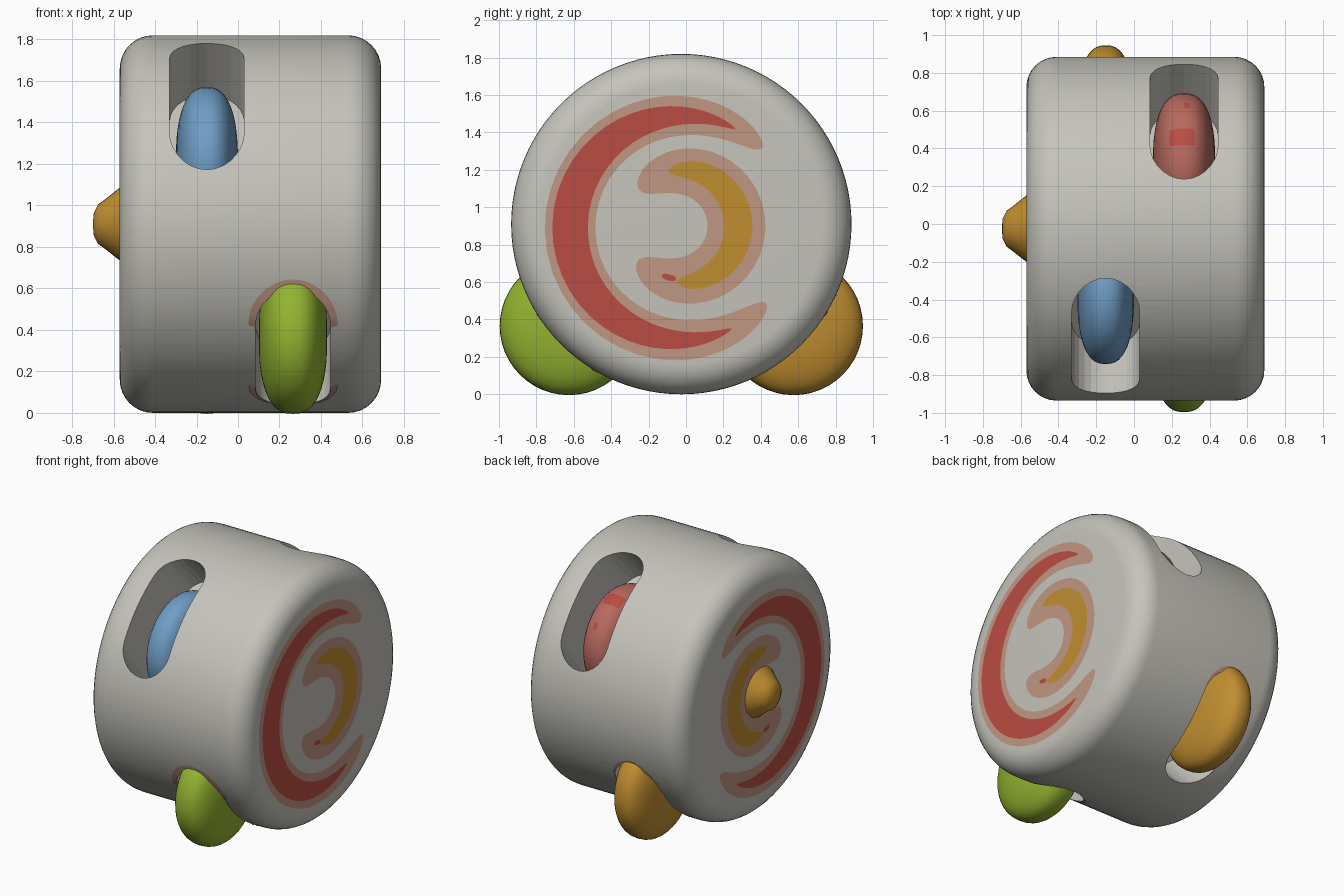
import bpy, bmesh, math
from mathutils import Vector

if "Cube" in bpy.data.objects:
    bpy.data.objects.remove(bpy.data.objects["Cube"], do_unlink=True)


def material(name, r, g, b):
    m = bpy.data.materials.new(name)
    m.use_nodes = True
    m.diffuse_color = (r, g, b, 1)
    bsdf = m.node_tree.nodes["Principled BSDF"]
    bsdf.inputs["Base Color"].default_value = (r, g, b, 1)
    bsdf.inputs["Roughness"].default_value = 0.7
    return m


GREY = material("warm grey", 0.56, 0.55, 0.50)
RED = material("red", 0.49, 0.075, 0.055)
ROSE = material("pale red", 0.48, 0.145, 0.115)
PEACH = material("peach", 0.53, 0.31, 0.23)
GOLD = material("gold", 0.53, 0.27, 0.03)
GREEN = material("green", 0.29, 0.45, 0.03)
BLUE = material("blue", 0.16, 0.34, 0.56)

CENTRE = Vector((0, -0.025, 0.91))
RADIUS, LEFT, RIGHT, ROUND = 0.91, 0.69, -0.57, 0.16


def finish(name, bm, mat, smooth=True):
    me = bpy.data.meshes.new(name)
    bm.to_mesh(me)
    bm.free()
    ob = bpy.data.objects.new(name, me)
    bpy.context.collection.objects.link(ob)
    if mat:
        me.materials.append(mat)
    if smooth:
        smooth_shade(ob)
    return ob


def activate(ob):
    bpy.ops.object.select_all(action='DESELECT')
    ob.select_set(True)
    bpy.context.view_layer.objects.active = ob


def smooth_shade(ob):
    activate(ob)
    bpy.ops.object.shade_smooth_by_angle(angle=math.radians(35))


def lathe(name, profile, centre, mat, sides=48):
    """Spin (x, radius) points around a line parallel to x."""
    bm = bmesh.new()
    rings = []
    for i in range(sides):
        a = math.tau * i / sides
        rings.append([bm.verts.new(centre + Vector((x, r * math.cos(a), r * math.sin(a))))
                      for x, r in profile])
    for i in range(sides):
        p, q = rings[i], rings[(i + 1) % sides]
        for j in range(len(profile) - 1):
            bm.faces.new((p[j], p[j + 1], q[j + 1], q[j]))
    bmesh.ops.remove_doubles(bm, verts=bm.verts, dist=1e-5)
    bmesh.ops.recalc_face_normals(bm, faces=bm.faces)
    return finish(name, bm, mat)


def stadium(lo, hi, half, n=14):
    """Outline with round ends as (x, t) points."""
    pts = []
    for end, start in ((hi - half, 0), (lo + half, math.pi)):
        for i in range(n + 1):
            a = start + math.pi * i / n
            pts.append((half * math.cos(a), end + half * math.sin(a)))
    return pts


def slot_frame(sy, sz):
    """Outward direction and the direction along the slot."""
    return Vector((0, sy, sz)).normalized(), Vector((0, -sy, sz)).normalized()


def slot_cutter(x, sy, sz, lo, hi, half):
    d, t = slot_frame(sy, sz)
    bm = bmesh.new()
    base = CENTRE + Vector((x, 0, 0))
    face = bm.faces.new([bm.verts.new(base + Vector((u, 0, 0)) + t * v + d * 0.45)
                         for u, v in stadium(lo, hi, half)])
    ext = bmesh.ops.extrude_face_region(bm, geom=[face])
    moved = [g for g in ext["geom"] if isinstance(g, bmesh.types.BMVert)]
    bmesh.ops.translate(bm, verts=moved, vec=d * 0.7)
    bmesh.ops.recalc_face_normals(bm, faces=bm.faces)
    return finish("slot_cutter", bm, None, smooth=False)


def slot_rim(name, x, sy, sz, inner, outer, mat):
    """Thin painted band on the drum around a slot."""
    d, t = slot_frame(sy, sz)
    bm = bmesh.new()
    rows = []
    for k in range(4):
        f = k / 3
        row = []
        for a, b in zip(stadium(*inner), stadium(*outer)):
            u, v = (p + (q - p) * f for p, q in zip(a, b))
            depth = math.sqrt((RADIUS + 0.004) ** 2 - v * v)
            row.append(bm.verts.new(CENTRE + Vector((x + u, 0, 0)) + t * v + d * depth))
        rows.append(row)
    for p, q in zip(rows, rows[1:]):
        for i in range(len(p)):
            j = (i + 1) % len(p)
            bm.faces.new((p[i], p[j], q[j], q[i]))
    bm.normal_update()
    for f in bm.faces:
        if f.normal.dot(d) < 0:
            f.normal_flip()
    return finish(name, bm, mat)


def painted_arc(name, x, lift, centre, r, mid, end, a0, a1, mat, n=48):
    """Tapered flat arc on an end face, with rounded tips."""
    side = 1 if x > 0 else -1
    bm = bmesh.new()
    pairs = []
    for i in range(n + 1):
        s = 0.5 - 0.5 * math.cos(math.pi * i / n)
        a = math.radians(a0 + (a1 - a0) * s)
        w = (end + (mid - end) * math.sin(math.pi * s)) * math.sqrt(1 - abs(2 * s - 1) ** 8) + 1e-4
        pairs.append([bm.verts.new((x + side * lift, centre[0] + k * math.cos(a),
                                    centre[1] + k * math.sin(a))) for k in (r - w, r + w)])
    for p, q in zip(pairs, pairs[1:]):
        bm.faces.new((p[0], p[1], q[1], q[0]))
    bm.normal_update()
    for f in bm.faces:
        if f.normal.x * side < 0:
            f.normal_flip()
    return finish(name, bm, mat, smooth=False)


# Drum with rounded edges
corner = [(ROUND * math.sin(math.pi / 2 * i / 8), ROUND * math.cos(math.pi / 2 * i / 8)) for i in range(9)]
profile = [(RIGHT, 0)]
profile += [(RIGHT + ROUND - c, RADIUS - ROUND + s) for s, c in corner]
profile += [(LEFT - ROUND + c, RADIUS - ROUND + s) for s, c in reversed(corner)]
profile += [(LEFT, 0)]
drum = lathe("drum", profile, CENTRE, GREY, 96)

# Slots, each with a wheel: upper wheels sit recessed, lower ones stick out
wheels = [
    ("upper_front", -0.15, -1, 1, BLUE, 0.15),
    ("upper_back", 0.265, 1, 1, ROSE, 0.165),
    ("lower_front", 0.265, -1, -1, GREEN, 0.165),
    ("lower_back", -0.15, 1, -1, GOLD, 0.15),
]
for name, x, sy, sz, mat, half in wheels:
    lo = -0.43 if sz > 0 else -0.385
    cutter = slot_cutter(x, sy, sz, lo, 0.43, 0.18)
    activate(drum)
    mod = drum.modifiers.new("slot", 'BOOLEAN')
    mod.operation, mod.solver, mod.object = 'DIFFERENCE', 'EXACT', cutter
    bpy.ops.object.modifier_apply(modifier=mod.name)
    bpy.data.objects.remove(cutter, do_unlink=True)

    d, t = slot_frame(sy, sz)
    hub = CENTRE + Vector((x, 0, 0)) + d * (0.45 if sz > 0 else 0.81) - t * 0.04
    section = []
    for i in range(25):
        a = math.pi * (i / 24 - 0.5)
        s, c = math.sin(a), max(math.cos(a), 0)
        section.append((half * math.copysign(abs(s) ** 0.8, s), 0.37 * c ** 0.8 if c > 1e-6 else 0))
    wheel = lathe(name + "_wheel", section, hub, mat)
    if mat is ROSE:
        # Darker patches on the pale wheel
        wheel.data.materials.append(RED)
        spots = ((Vector((0.25, 0.48, 1.59)), 0.09), (Vector((0.30, 0.67, 1.44)), 0.06))
        for p in wheel.data.polygons:
            if any((p.center - s).length < r for s, r in spots):
                p.material_index = 1
smooth_shade(drum)

# Painted bands around the lower slots
slot_rim("lower_front_slot_rim", 0.265, -1, -1, (-0.385, 0.43, 0.18), (-0.43, 0.43, 0.215), PEACH)
slot_rim("lower_back_slot_rim", -0.15, 1, -1, (-0.385, 0.43, 0.18), (-0.415, 0.43, 0.185), PEACH)

# Curved stripes on both end faces
for tag, x in (("left", LEFT), ("right", RIGHT)):
    big, small = (-0.02, 0.89), (-0.02, 0.90)
    painted_arc(tag + "_outer_stripe_border", x, 0.003, big, 0.60, 0.135, 0.08, 45, 318, PEACH)
    painted_arc(tag + "_outer_stripe", x, 0.006, big, 0.60, 0.095, 0.025, 62, 296, RED)
    painted_arc(tag + "_inner_stripe_border", x, 0.003, small, 0.29, 0.155, 0.09, -142, 140, PEACH)
    painted_arc(tag + "_inner_stripe", x, 0.006, small, 0.30, 0.075, 0.04, -95, 104, GOLD)
    painted_arc(tag + "_inner_stripe_tip", x, 0.006, small, 0.285, 0.016, 0.012, -112, -97, RED)

# Knob on the right end
lathe("knob", [(-0.55, 0.19), (-0.59, 0.16), (-0.64, 0.12), (-0.675, 0.095), (-0.695, 0.055), (-0.70, 0)],
      Vector((0, -0.025, 0.91)), GOLD, 32)
